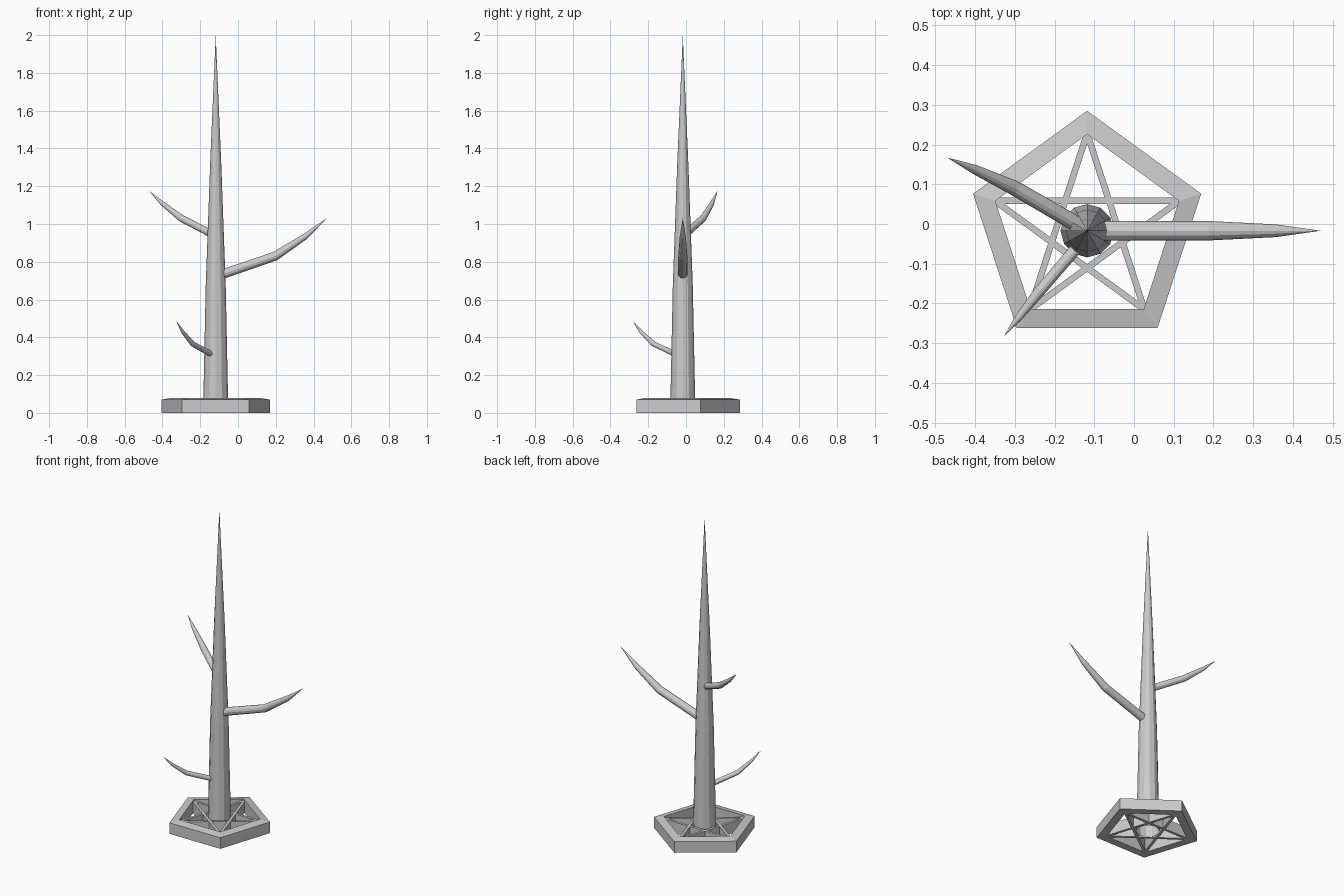
import bpy, bmesh, math
from mathutils import Vector

if "Cube" in bpy.data.objects:
    bpy.data.objects.remove(bpy.data.objects["Cube"])

CX, CY = -0.118, -0.017
SIDES = 12


def finish(name, bm):
    bmesh.ops.recalc_face_normals(bm, faces=bm.faces)
    me = bpy.data.meshes.new(name)
    bm.to_mesh(me)
    bm.free()
    ob = bpy.data.objects.new(name, me)
    bpy.context.collection.objects.link(ob)
    return ob


def corner(i, r):
    a = math.radians(90 + 72 * i)
    return Vector((CX + r * math.cos(a), CY + r * math.sin(a), 0))


def limb(name, pts, radii, cap=True):
    """Tapered tube along a path, ending in a point."""
    bm = bmesh.new()
    pts = [Vector(p) for p in pts]
    rings = []
    for i, p in enumerate(pts[:-1]):
        t = (pts[i + 1] - p).normalized()
        if i:
            t = (t + (p - pts[i - 1]).normalized()).normalized()
        u = Vector((0, 0, 1)).cross(t)
        u = u.normalized() if u.length > 1e-4 else Vector((1, 0, 0))
        v = t.cross(u)
        rings.append([bm.verts.new(p + radii[i] * (
            u * math.cos(2 * math.pi * k / SIDES) + v * math.sin(2 * math.pi * k / SIDES)))
            for k in range(SIDES)])
    tip = bm.verts.new(pts[-1])
    for k in range(SIDES):
        n = (k + 1) % SIDES
        for a, b in zip(rings, rings[1:]):
            bm.faces.new((a[k], a[n], b[n], b[k]))
        bm.faces.new((rings[-1][k], rings[-1][n], tip))
    if cap:
        bm.faces.new(rings[0])
    return finish(name, bm)


# Pentagonal base ring with a top sloping up towards the inside
bm = bmesh.new()
profile = [(0.302, 0), (0.302, 0.07), (0.243, 0.08), (0.243, 0)]
secs = [[bm.verts.new(corner(i, r) + Vector((0, 0, z))) for r, z in profile] for i in range(5)]
for i in range(5):
    a, b = secs[i], secs[(i + 1) % 5]
    for j in range(4):
        k = (j + 1) % 4
        bm.faces.new((a[j], b[j], b[k], a[k]))
finish("base_ring", bm)

# Star of upright slats gripping the trunk
for i in range(5):
    p, q = corner(i, 0.245), corner(i + 2, 0.245)
    d = (q - p).normalized()
    side = Vector((-d.y, d.x, 0)) * 0.008
    bm = bmesh.new()
    f = bm.faces.new([bm.verts.new(c) for c in (p + side, p - side, q - side, q + side)])
    ext = bmesh.ops.extrude_face_region(bm, geom=[f], use_keep_orig=True)
    bmesh.ops.translate(bm, vec=(0, 0, 0.07),
                        verts=[g for g in ext["geom"] if isinstance(g, bmesh.types.BMVert)])
    finish(f"base_slat_{i + 1}", bm)

# Trunk, open underneath
limb("trunk", [(CX, CY, 0), (CX, CY, 0.67), (CX, CY, 1.33), (CX, CY, 2)],
     [0.067, 0.053, 0.029], cap=False)

# Branches
limb("right_branch", [(-0.08, CY, 0.735), (0.197, CY, 0.83), (0.357, CY, 0.935), (0.47, CY, 1.03)],
     [0.025, 0.024, 0.016])
limb("back_branch", [(-0.145, 0.0, 0.95), (-0.30, 0.09, 1.03), (-0.40, 0.137, 1.108), (-0.47, 0.167, 1.175)],
     [0.020, 0.019, 0.012])
limb("front_branch", [(-0.14, -0.055, 0.31), (-0.24, -0.172, 0.365), (-0.293, -0.239, 0.43), (-0.327, -0.282, 0.487)],
     [0.015, 0.014, 0.009])
